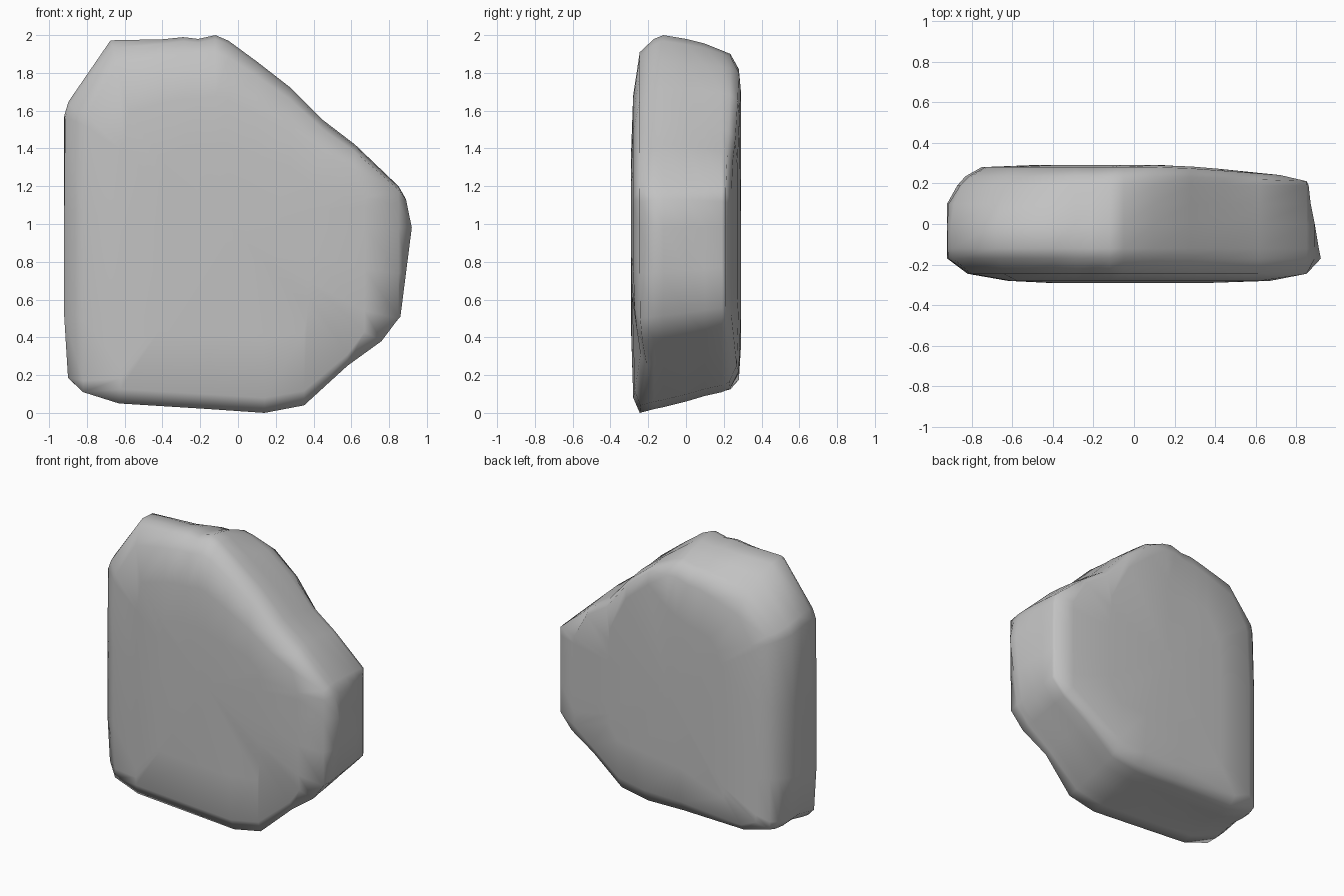
import bpy, bmesh, math

cube = bpy.data.objects.get("Cube")
if cube:
    bpy.data.objects.remove(cube, do_unlink=True)

# Stone colour
stone = bpy.data.materials.new("stone grey")
stone.use_nodes = True
grey = (0.54, 0.54, 0.54, 1)
stone.diffuse_color = grey
stone.node_tree.nodes["Principled BSDF"].inputs["Base Color"].default_value = grey

# Widest outline of the slab (x, z)
outline = [(-.68, 1.98), (-.4, 1.98), (-.29, 1.99), (-.21, 1.98), (-.12, 2),
           (-.05, 1.97), (.1, 1.86), (.28, 1.72), (.45, 1.55), (.62, 1.42),
           (.85, 1.2), (.89, 1.13), (.92, .98), (.89, .74), (.86, .5),
           (.76, .38), (.58, .25), (.35, .04), (.14, 0), (-.15, .02),
           (-.63, .05), (-.84, .11), (-.9, .17), (-.92, .5), (-.92, 1.05),
           (-.92, 1.58), (-.9, 1.65)]

# Slices from front to back: y, then inset at -x, +x, bottom and top
slices = [(-.29, .5, .55, .4, .6), (-.28, .3, .25, .08, .32),
          (-.245, .1, .07, 0, .09), (-.17, 0, 0, .02, .02),
          (-.12, 0, .01, .03, 0), (0, 0, .03, .06, .02),
          (.1, 0, .05, .09, .05), (.19, .05, .06, .11, .09),
          (.235, .09, .07, .13, .11), (.28, .17, .2, .22, .2),
          (.29, .42, .5, .5, .5)]


def bump(x, z, cx, cz, radius):
    return math.exp(-((x - cx) ** 2 + (z - cz) ** 2) / radius ** 2)


def place(x, z, cut):
    """Trim an outline point by the slice's insets and wear the surface."""
    y, left, right, low, high = cut
    # Worn upper corner, fuller sloping shoulder and fuller lower corner
    corner = .45 * max(0, abs(y + .05) - .05) * bump(x, z, -.72, 1.88, .28)
    if y > 0:
        high *= 1 - .75 * bump(x, z, .17, 1.8, .25)
        low *= 1 - .4 * min(1, max(0, -x / .6))
    x = min(max(x, left - .92), .92 - right) * (1 - corner)
    z = 1 + (z - 1) * (1 - (low if z < 1 else high) - corner)
    # Chipped front edge and thinner end
    if y < -.2:
        y += .04 * bump(x, z, .55, .3, .22) + .02 * bump(x, z, -.85, .15, .2)
    if y > .19:
        y -= .5 * (y - .19) * max(0, x - .2) / .6
    return x, y, z


# Stone slab
bm = bmesh.new()
rings = [[bm.verts.new(place(x, z, cut)) for x, z in outline] for cut in slices]
count = len(outline)
for a, b in zip(rings, rings[1:]):
    for i in range(count):
        j = (i + 1) % count
        bm.faces.new((a[i], a[j], b[j], b[i]))

# Broad front and back faces
for ring in (rings[0], rings[-1]):
    hub = bm.verts.new((-.05, ring[0].co.y, 1))
    for i in range(count):
        bm.faces.new((ring[i], ring[(i + 1) % count], hub))
bmesh.ops.recalc_face_normals(bm, faces=bm.faces)

mesh = bpy.data.meshes.new("stone_slab")
bm.to_mesh(mesh)
bm.free()
mesh.materials.append(stone)
slab = bpy.data.objects.new("stone_slab", mesh)
bpy.context.collection.objects.link(slab)
for face in mesh.polygons:
    face.use_smooth = True
